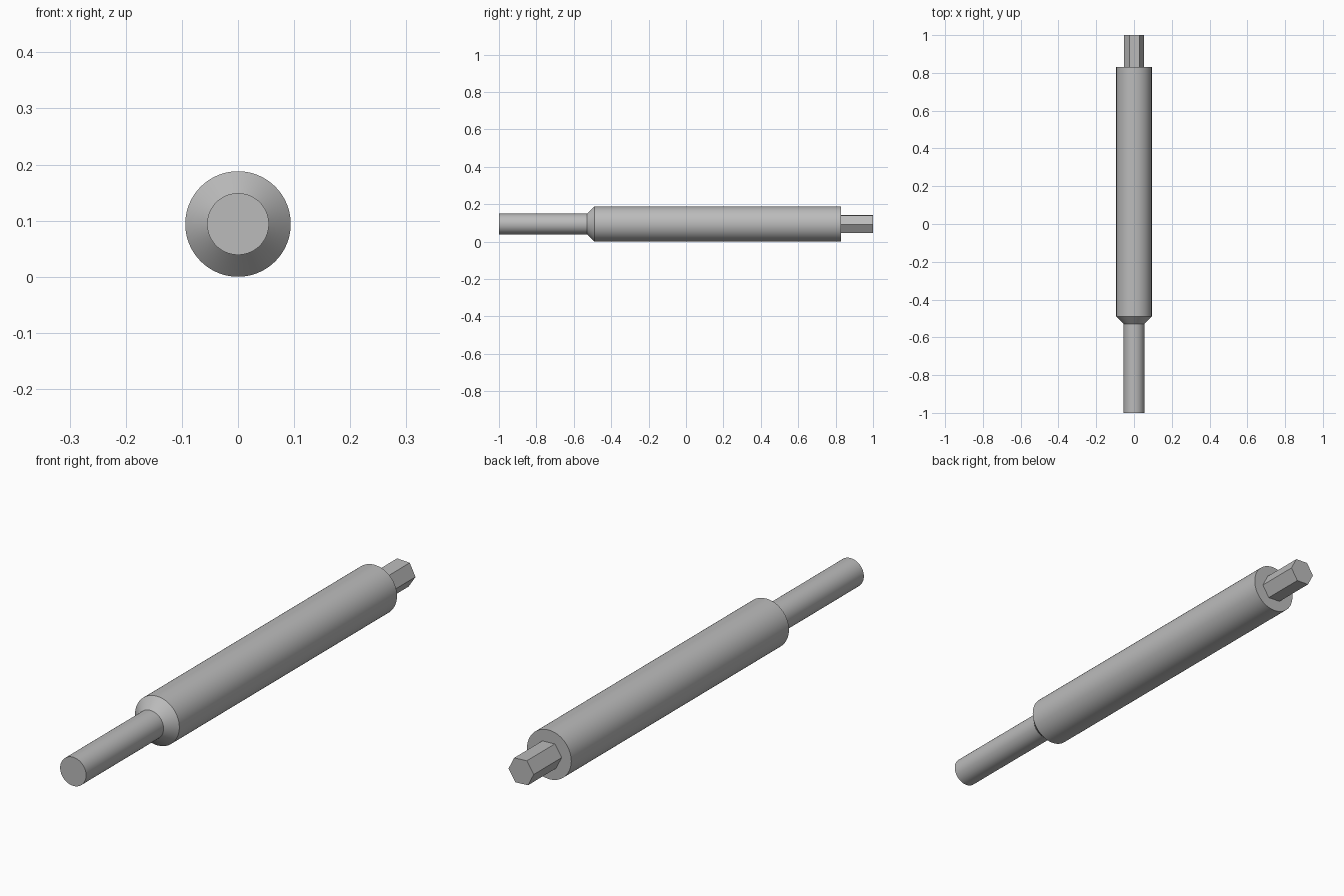
import bpy
import bmesh
from math import cos, sin, tau, radians

cube = bpy.data.objects.get("Cube")
if cube:
    bpy.data.objects.remove(cube, do_unlink=True)

AXIS_Z = 0.094

steel = bpy.data.materials.new("grey steel")
steel.use_nodes = True
steel.diffuse_color = (0.5, 0.5, 0.5, 1)
steel.node_tree.nodes["Principled BSDF"].inputs["Base Color"].default_value = (0.5, 0.5, 0.5, 1)


def lathe(name, profile, sides, turn=0.0, start_cap=True, end_cap=True, smooth=True):
    """Sweep (y, radius) rings along the shaft axis."""
    bm = bmesh.new()
    rings = []
    for y, r in profile:
        angles = [turn + tau * i / sides for i in range(sides)]
        rings.append([bm.verts.new((r * cos(a), y, r * sin(a))) for a in angles])
    for a, b in zip(rings, rings[1:]):
        for i in range(sides):
            j = (i + 1) % sides
            bm.faces.new((a[i], a[j], b[j], b[i]))
    if start_cap:
        bm.faces.new(rings[0])
    if end_cap:
        bm.faces.new(rings[-1])
    bmesh.ops.recalc_face_normals(bm, faces=bm.faces)
    mesh = bpy.data.meshes.new(name)
    bm.to_mesh(mesh)
    bm.free()
    mesh.materials.append(steel)
    obj = bpy.data.objects.new(name, mesh)
    obj.location.z = AXIS_Z
    bpy.context.collection.objects.link(obj)
    if smooth:
        bpy.ops.object.select_all(action="DESELECT")
        obj.select_set(True)
        bpy.context.view_layer.objects.active = obj
        bpy.ops.object.shade_smooth_by_angle(angle=radians(30))
    return obj


# Thin round tip, chamfered shoulder and thick barrel
lathe("shaft", [(-1, 0.055), (-0.53, 0.055), (-0.49, 0.094), (0.83, 0.094)], 96)

# Hexagonal drive end, slightly turned about the axis
lathe("hex_drive", [(0.83, 0.0535), (1, 0.0535)], 6, turn=radians(-3),
      start_cap=False, smooth=False)
